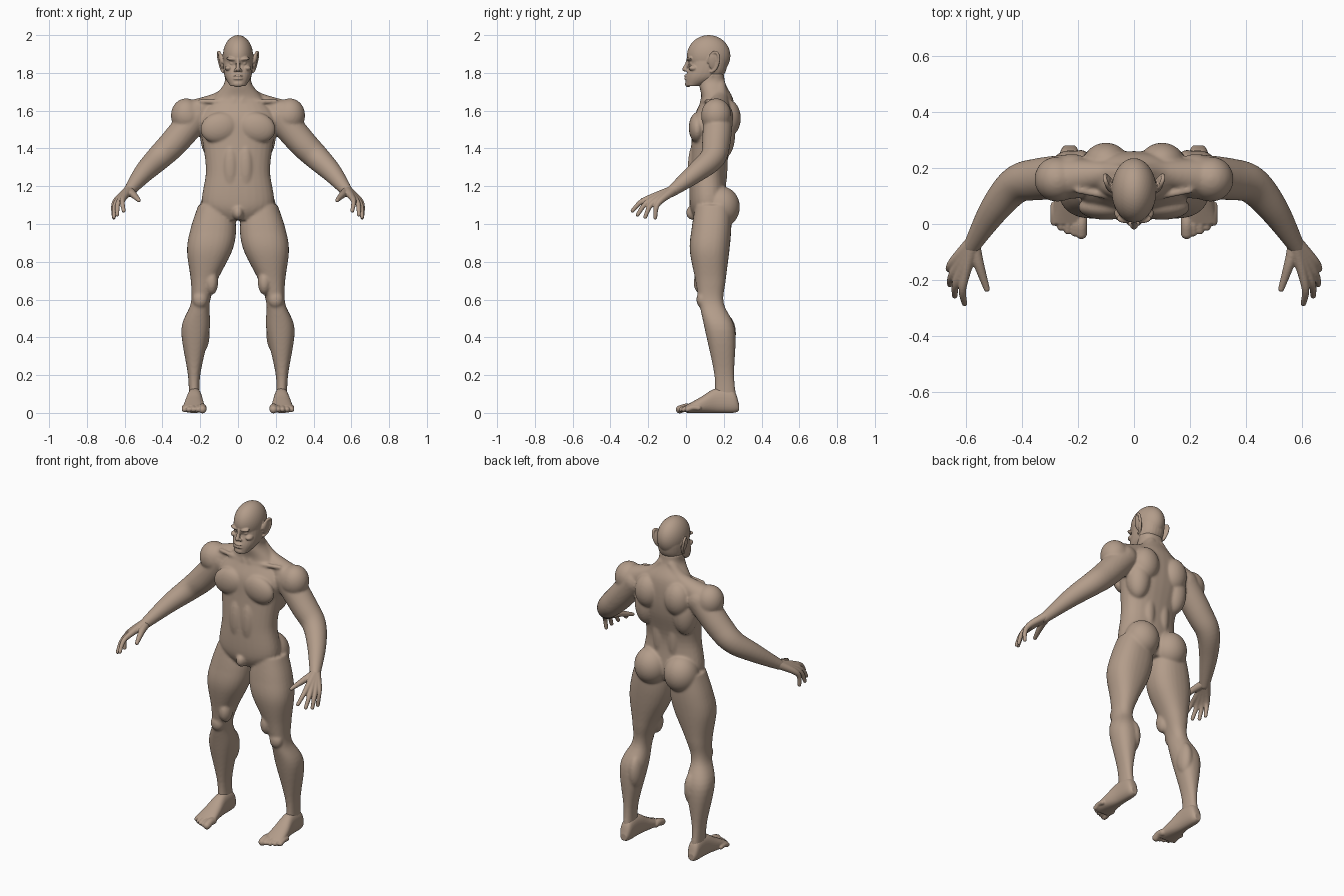
import bpy
import bmesh
import math
from mathutils import Vector, Matrix

old = bpy.data.objects.get("Cube")
if old:
    bpy.data.objects.remove(old, do_unlink=True)

skin = bpy.data.materials.new("warm_skin")
skin.use_nodes = True
tone = (.45, .335, .255, 1)
skin.diffuse_color = tone
skin.node_tree.nodes["Principled BSDF"].inputs["Base Color"].default_value = tone

SEGMENTS = 28
TURNS = [math.tau * k / SEGMENTS for k in range(SEGMENTS)]


def spline(rows, steps=6):
    """Smooth interpolation through rows of numbers."""
    rows = [Vector(row) for row in rows]
    padded = [rows[0], *rows, rows[-1]]
    result = []
    for before, start, end, after in zip(padded, padded[1:], padded[2:], padded[3:]):
        leave, arrive = (end - before) / 2, (after - start) / 2
        for step in range(steps):
            t = step / steps
            ease = t * t * (3 - 2 * t)
            result.append(start.lerp(end, ease) + leave * t * (1 - t) ** 2
                          - arrive * t * t * (1 - t))
    return result + [rows[-1]]


def bridge(bm, rings):
    """Skin successive rings of points and cap both ends."""
    loops = [[bm.verts.new(point) for point in ring] for ring in rings]
    for low, high in zip(loops, loops[1:]):
        for i in range(SEGMENTS):
            bm.faces.new((low[i - 1], low[i], high[i], high[i - 1]))
    bm.faces.new(loops[0])
    bm.faces.new(loops[-1])


def soft_square(value, power):
    return math.copysign(abs(value) ** (2 / power), value)


def loft(bm, rows, side=1, power=2.3, along_y=False):
    """Rows are (station, x_min, x_max, depth_min, depth_max)."""
    rings = []
    for station, x_min, x_max, d_min, d_max in spline(rows):
        ring = []
        for turn in TURNS:
            u = soft_square(math.cos(turn), power)
            v = soft_square(math.sin(turn), power)
            x = side * (x_min + x_max + u * (x_max - x_min)) / 2
            depth = (d_min + d_max + v * (d_max - d_min)) / 2
            ring.append((x, station, depth) if along_y else (x, depth, station))
        rings.append(ring)
    bridge(bm, rings)


def symmetric_loft(bm, rows):
    """Rows are (height, half_width, front, back)."""
    loft(bm, [(height, -half, half, front, back) for height, half, front, back in rows])


def blob(bm, centre, radii, side=1, tilt=0):
    """Ellipsoid, optionally tilted in the front plane."""
    x, y, z = centre
    place = (Matrix.Translation((side * x, y, z)) @ Matrix.Rotation(side * tilt, 4, 'Y')
             @ Matrix.Diagonal((*radii, 1)))
    bmesh.ops.create_icosphere(bm, subdivisions=4, radius=1, matrix=place)


def tube(bm, rows, side=1):
    """Round limb through rows of (x, y, z, radius), with round ends."""
    rows = spline(rows)
    path = [Vector((side * x, y, z)) for x, y, z, radius in rows]
    radii = [row[-1] for row in rows]
    behind, ahead = [path[0], *path], [*path[1:], path[-1]]
    rings = []
    for point, radius, last, following in zip(path, radii, behind, ahead):
        direction = following - last
        across = direction.cross(Vector((.3, 1, .2))).normalized()
        other = direction.cross(across).normalized()
        rings.append([point + radius * (math.cos(turn) * across + math.sin(turn) * other)
                      for turn in TURNS])
    bridge(bm, rings)
    for end in (0, -1):
        blob(bm, path[end], [radii[end]] * 3)


def finish(name, bm, voxel, relax):
    """Fuse the overlapping forms into one smooth surface."""
    bmesh.ops.recalc_face_normals(bm, faces=bm.faces)
    mesh = bpy.data.meshes.new(name)
    bm.to_mesh(mesh)
    bm.free()
    mesh.materials.append(skin)
    obj = bpy.data.objects.new(name, mesh)
    bpy.context.collection.objects.link(obj)
    fuse = obj.modifiers.new("fuse", 'REMESH')
    fuse.mode = 'VOXEL'
    fuse.voxel_size = voxel
    fuse.use_smooth_shade = True
    soften = obj.modifiers.new("soften", 'SMOOTH')
    soften.factor = .5
    soften.iterations = relax


# Torso and neck
body = bmesh.new()
symmetric_loft(body, [
    (1.02, .1, .05, .2), (1.1, .19, .02, .22), (1.28, .17, .02, .21), (1.45, .19, .03, .25),
    (1.56, .21, .04, .26), (1.66, .14, .08, .25), (1.74, .075, .07, .21), (1.8, .07, .08, .2)])
blob(body, (0, .04, 1.06), (.03, .04, .04))

for side in (1, -1):
    # Chest, side, shoulder blade, spine cord, belly and buttock
    blob(body, (.1, .06, 1.51), (.1, .045, .08), side, .25)
    blob(body, (.13, .19, 1.47), (.07, .07, .13), side)
    blob(body, (.1, .22, 1.56), (.08, .07, .1), side)
    blob(body, (.05, .18, 1.31), (.04, .04, .17), side)
    blob(body, (.04, .04, 1.3), (.04, .03, .12), side)
    blob(body, (.1, .185, 1.09), (.1, .1, .11), side)
    # Shoulder slope, collarbone and neck cord
    tube(body, [(.03, .18, 1.74, .03), (.1, .18, 1.655, .045), (.27, .16, 1.57, .08)], side)
    tube(body, [(.02, .085, 1.645, .012), (.2, .12, 1.65, .012)], side)
    tube(body, [(.06, .14, 1.79, .014), (.02, .085, 1.65, .012)], side)
    # Arm
    blob(body, (.275, .16, 1.575), (.08, .08, .09), side)
    tube(body, [(.22, .17, 1.57, .08), (.34, .16, 1.43, .075), (.42, .14, 1.35, .067),
                (.5, .05, 1.27, .053), (.58, -.08, 1.17, .03)], side)
    # Leg
    loft(body, [(1.1, .03, .21, .05, .24), (.98, .01, .25, .03, .24), (.86, .03, .27, .02, .23),
                (.7, .11, .25, .05, .21), (.58, .15, .25, .07, .2), (.44, .15, .3, .1, .26),
                (.2, .2, .265, .15, .255), (.06, .2, .26, .15, .27)], side)
    # Kneecap, inner thigh and calf
    blob(body, (.2, .085, .6), (.04, .03, .045), side)
    blob(body, (.14, .085, .69), (.035, .045, .065), side)
    blob(body, (.19, .21, .42), (.04, .055, .1), side)
finish("body", body, .0065, 10)

# Head with nose, lips and chin
head = bmesh.new()
blob(head, (0, .12, 1.89), (.08, .115, .11))
symmetric_loft(head, [(1.73, .04, 0, .07), (1.78, .07, 0, .19),
                      (1.85, .078, .02, .22), (1.92, .07, .02, .22)])
tube(head, [(0, .01, 1.87, .009), (0, .004, 1.845, .01), (0, -.007, 1.82, .013)])
for height in (1.785, 1.769):
    blob(head, (0, .002, height), (.026, .012, .007))
blob(head, (0, .01, 1.742), (.028, .015, .018))
for side in (1, -1):
    # Brow, eye, cheekbone and nostril
    blob(head, (.032, .02, 1.873), (.03, .017, .01), side, -.15)
    blob(head, (.03, .034, 1.85), (.015, .015, .01), side)
    blob(head, (.05, .04, 1.825), (.02, .026, .015), side)
    blob(head, (.014, .004, 1.814), (.009, .012, .008), side)
    # Ear with rolled rim
    blob(head, (.09, .145, 1.86), (.01, .026, .045), side, .2)
    rim = []
    for step in range(7):
        lift, reach = math.sin(step * math.pi / 4), math.cos(step * math.pi / 4)
        rim.append((.09 + .012 * lift - .008 * reach, .145 + .01 * lift - .026 * reach,
                    1.858 + .052 * lift, .008))
    tube(head, rim, side)
finish("head", head, .0038, 4)

# Fingers fan between the first and the little finger
first_knuckle, little_knuckle = Vector((.6, -.17, 1.146)), Vector((.64, -.13, 1.128))
first_tip, little_tip = Vector((.605, -.283, 1.07)), Vector((.657, -.163, 1.034))
fan_bulge, joint_lift = Vector((.02, -.015, -.01)), Vector((.01, -.01, .01))

for label, side in (("left", 1), ("right", -1)):
    hand = bmesh.new()
    for finger in range(4):
        share = finger / 3
        knuckle = first_knuckle.lerp(little_knuckle, share)
        tip = first_tip.lerp(little_tip, share) + fan_bulge * math.sin(math.pi * share)
        joint = knuckle.lerp(tip, .5) + joint_lift
        tube(hand, [(.572, -.06, 1.182, .026), (*knuckle, .018),
                    (*joint, .0135), (*tip, .0105)], side)
    # Thumb
    tube(hand, [(.573, -.07, 1.172, .024), (.555, -.14, 1.157, .019),
                (.525, -.232, 1.126, .011)], side)
    finish(label + "_hand", hand, .004, 4)

    foot = bmesh.new()
    loft(foot, [(.28, .21, .25, .01, .05), (.25, .195, .265, 0, .12), (.16, .19, .27, 0, .13),
                (.08, .18, .285, 0, .085), (0, .17, .295, 0, .04)], side, along_y=True)
    # Toes shorten toward the outside
    for toe in range(5):
        x, tip = .188 + .024 * toe, .0025 * toe * toe - .033
        radius = .014 if toe else .021
        tube(foot, [(x, tip + .06, .026, radius), (x, tip + .03, .028, radius),
                    (x, tip, .018, radius)], side)
    finish(label + "_foot", foot, .004, 4)
